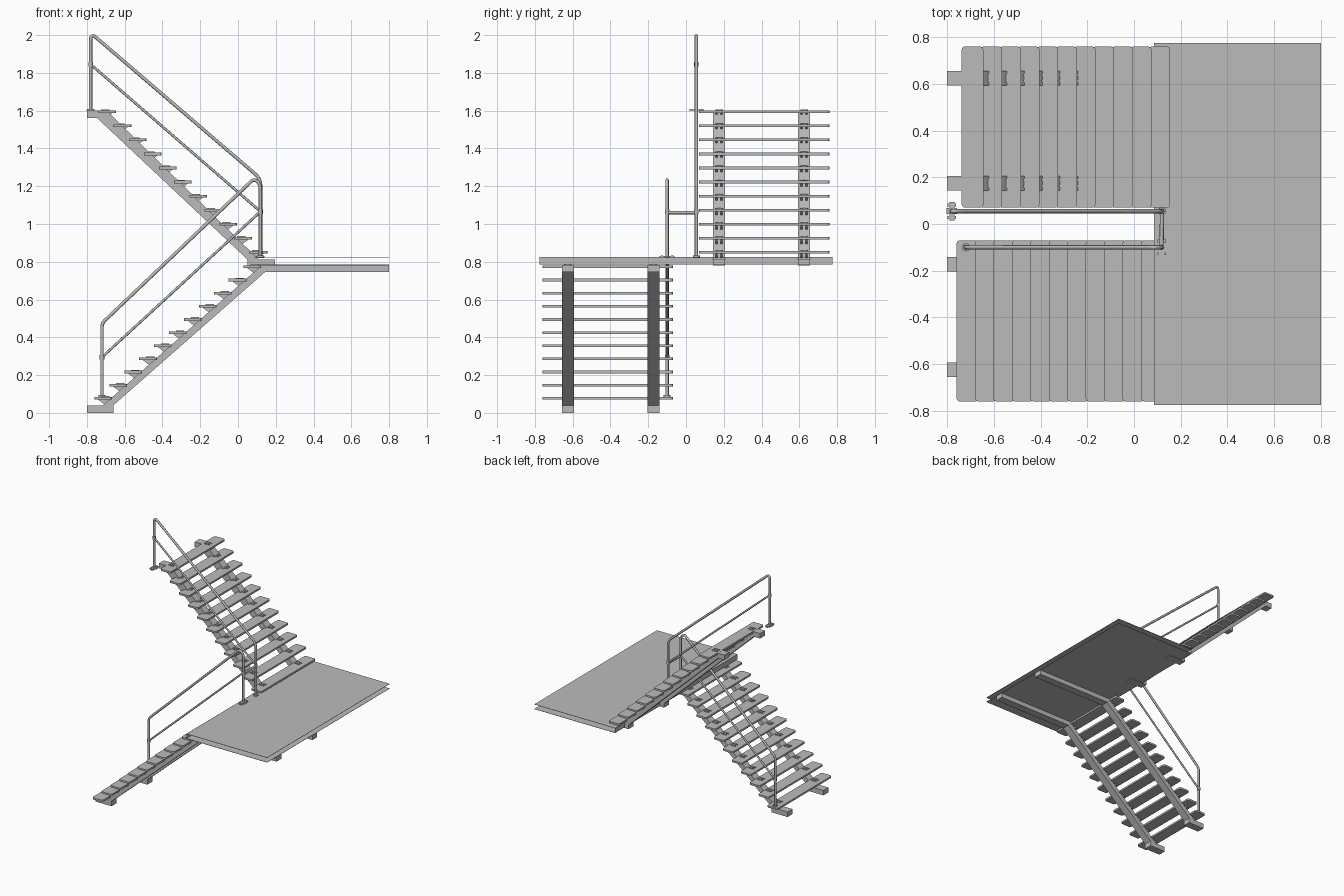
import bpy, bmesh, math
from mathutils import Vector

cube = bpy.data.objects.get("Cube")
if cube:
    bpy.data.objects.remove(cube, do_unlink=True)

grey = bpy.data.materials.new("steel_grey")
grey.use_nodes = True
colour = (0.5, 0.5, 0.5, 1)
grey.diffuse_color = colour
grey.node_tree.nodes["Principled BSDF"].inputs["Base Color"].default_value = colour


def finish(name, bm):
    mesh = bpy.data.meshes.new(name)
    bmesh.ops.recalc_face_normals(bm, faces=bm.faces)
    bm.to_mesh(mesh)
    bm.free()
    mesh.materials.append(grey)
    obj = bpy.data.objects.new(name, mesh)
    bpy.context.collection.objects.link(obj)
    return obj


def add_box(bm, centre, size):
    verts = bmesh.ops.create_cube(bm, size=1)["verts"]
    for v in verts:
        v.co = Vector(centre) + Vector(a * b for a, b in zip(v.co, size))
    return verts


def add_prism(bm, points, y, width):
    """Extrude an x-z outline along y."""
    face = bm.faces.new([bm.verts.new((x, y - width / 2, z)) for x, z in points])
    new = bmesh.ops.extrude_face_region(bm, geom=[face])["geom"]
    bmesh.ops.translate(bm, vec=(0, width, 0),
                        verts=[g for g in new if isinstance(g, bmesh.types.BMVert)])


def tube(name, points, radius, bend=0):
    """Round tube along a path, with rounded corners."""
    pts = [Vector(p) for p in points]
    path = [pts[0]]
    for a, b, c in zip(pts, pts[1:], pts[2:]):
        p, q = b + (a - b).normalized() * bend, b + (c - b).normalized() * bend
        for i in range(7):
            t = i / 6
            path.append(p * (1 - t) ** 2 + b * 2 * t * (1 - t) + q * t * t)
    path.append(pts[-1])
    curve = bpy.data.curves.new(name, "CURVE")
    curve.dimensions = "3D"
    curve.bevel_depth = radius
    curve.bevel_resolution = 2
    curve.use_fill_caps = True
    spline = curve.splines.new("POLY")
    spline.points.add(len(path) - 1)
    for point, co in zip(spline.points, path):
        point.co = (*co, 1)
    curve.materials.append(grey)
    obj = bpy.data.objects.new(name, curve)
    bpy.context.collection.objects.link(obj)
    return obj


TREAD_DEPTH, TREAD_THICK = 0.093, 0.014


def flight(name, nose, step, rise, z0, climb, y_mid, beams):
    """Eleven treads with their brackets; climb is the x direction going up."""
    treads, brackets = bmesh.new(), bmesh.new()
    for k in range(11):
        x, z = nose + climb * step * k, z0 + rise * k
        verts = add_box(treads, (x + climb * TREAD_DEPTH / 2, y_mid, z),
                        (TREAD_DEPTH, 0.69, TREAD_THICK))
        edges = {e for v in verts for e in v.link_edges
                 if abs(e.verts[0].co.z - e.verts[1].co.z) > 0.01}
        bmesh.ops.bevel(treads, geom=list(edges), offset=0.014, segments=3,
                        profile=0.5, affect="EDGES")
        low = z - TREAD_THICK / 2
        for y in beams:
            for side in (-1, 1):
                # triangular support under the tread, clamp bar on top
                add_prism(brackets, [(x + climb * 0.02, low), (x + climb * 0.085, low),
                                     (x + climb * 0.06, low - 0.03)],
                          y + side * 0.013, 0.01)
                add_box(brackets, (x + climb * 0.058, y + side * 0.013, z + 0.009),
                        (0.044, 0.008, 0.006))
            add_box(brackets, (x + climb * 0.06, y, z + 0.009), (0.012, 0.04, 0.006))
    finish(name + "_treads", treads)
    finish(name + "_brackets", brackets)


LOWER_BEAMS, UPPER_BEAMS = (-0.172, -0.625), (0.175, 0.625)
flight("lower", -0.76, 0.079, 0.0696, 0.077, 1, -0.415, LOWER_BEAMS)
flight("upper", 0.155, 0.08, 0.0744, 0.85, -1, 0.415, UPPER_BEAMS)

# Stringers: folded beams, the lower pair running on under the landing
lower_outline = [(-0.8, 0), (-0.66, 0), (-0.66, 0.04), (0.145, 0.747), (0.8, 0.747),
                 (0.8, 0.783), (0.127, 0.783), (-0.715, 0.04), (-0.8, 0.04)]
upper_outline = [(-0.8, 1.6), (-0.8, 1.56), (-0.745, 1.56), (0.05, 0.812), (0.05, 0.78),
                 (0.195, 0.78), (0.195, 0.812), (0.11, 0.812), (-0.695, 1.6)]
for name, outline, beams in (("lower_stringers", lower_outline, LOWER_BEAMS),
                             ("upper_stringers", upper_outline, UPPER_BEAMS)):
    bm = bmesh.new()
    for y in beams:
        add_prism(bm, outline, y, 0.062)
    finish(name, bm)

# Landing: thin top and bottom sheets joined by an edge strip beside the stairs
bm = bmesh.new()
add_box(bm, (0.4425, 0, 0.823), (0.715, 1.55, 0.002))
add_box(bm, (0.4425, 0, 0.786), (0.715, 1.55, 0.002))
add_box(bm, (0.0855, 0, 0.8045), (0.001, 1.55, 0.035))
finish("landing", bm)

# Handrails: bent top tube, middle rail and collars
RAIL = 0.009
rails = {
    "lower": (-0.1, [(-0.72, 0.08), (-0.72, 0.475), (0.085, 1.24), (0.118, 1.21), (0.118, 0.82)],
              [(-0.72, 0.295), (0.118, 1.065)]),
    "upper": (0.055, [(-0.78, 1.6), (-0.78, 2.012), (0.12, 1.24), (0.12, 0.82)],
              [(-0.78, 1.845), (0.12, 1.065)]),
}
for name, (y, top, middle) in rails.items():
    bend = 0.022 if name == "lower" else 0.04
    tube(name + "_handrail", [(x, y, z) for x, z in top], RAIL, bend)
    tube(name + "_middle_rail", [(x, y, z) for x, z in middle], 0.007)
    for x, z in middle:
        tube(name + "_collar", [(x, y, z - 0.012), (x, y, z + 0.012)], 0.012)
tube("rail_link", [(0.118, -0.1, 1.06), (0.12, 0.055, 1.06)], RAIL)

# Post base plates with bolts
bm = bmesh.new()
for x, y, z in ((-0.78, 0.055, 1.603), (0.118, -0.1, 0.827)):
    add_box(bm, (x, y, z), (0.022, 0.08, 0.006))
    add_box(bm, (x, y, z), (0.046, 0.026, 0.006))
    for side in (-1, 1):
        add_box(bm, (x, y + side * 0.027, z + 0.002), (0.036, 0.012, 0.008))
finish("post_base_plates", bm)
for x, y, z in ((-0.72, -0.1, 0.086), (0.12, 0.055, 0.825)):
    tube("post_socket", [(x, y, z - 0.004), (x, y, z + 0.008)], 0.018)
